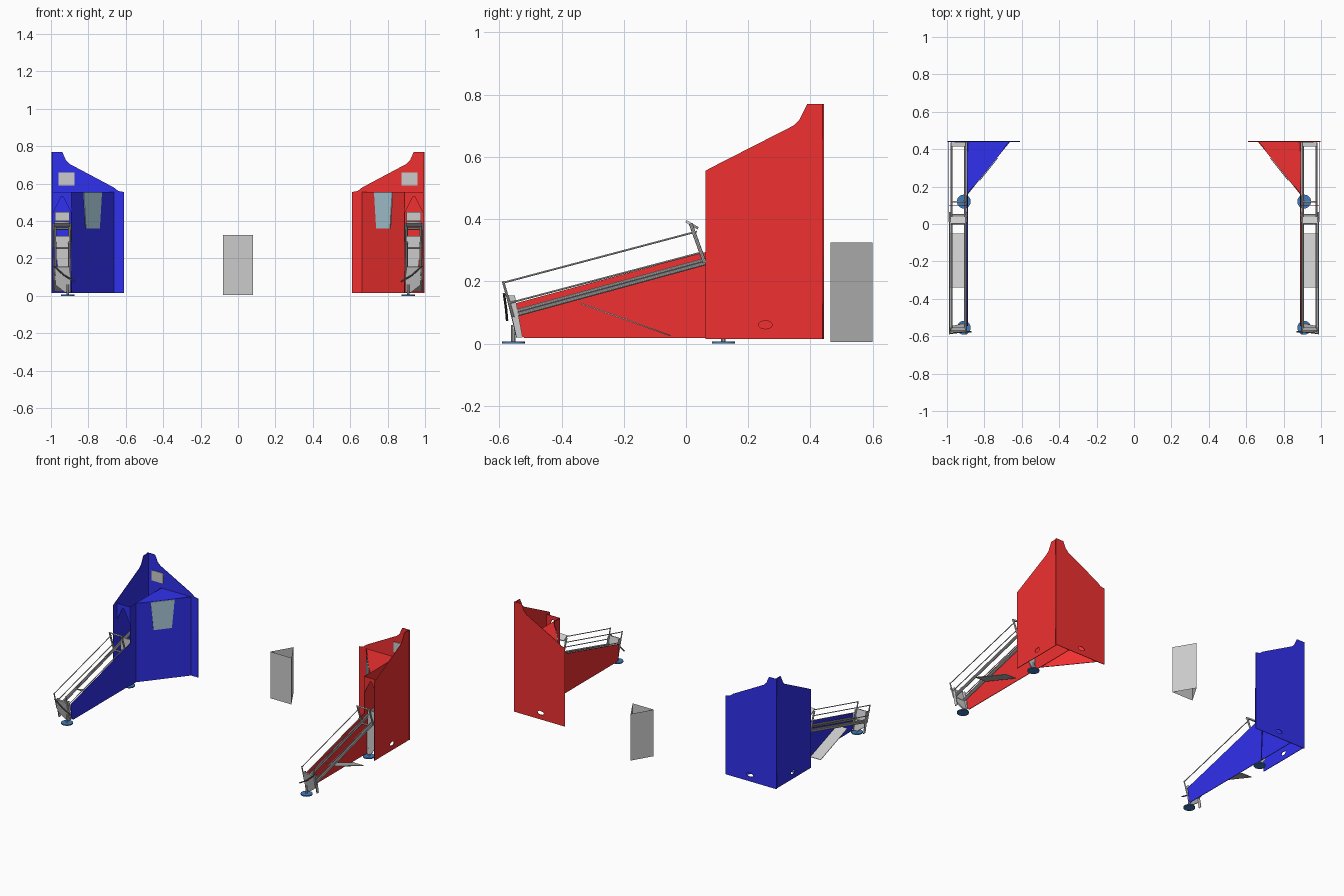
import bpy, math
from mathutils import Vector, Matrix

if "Cube" in bpy.data.objects:
    bpy.data.objects.remove(bpy.data.objects["Cube"])


def material(name, rgb):
    m = bpy.data.materials.new(name)
    m.diffuse_color = (*rgb, 1)
    m.use_nodes = True
    m.node_tree.nodes["Principled BSDF"].inputs["Base Color"].default_value = m.diffuse_color
    return m


BLUE = material("blue_paint", (0.03, 0.03, 0.85))
RED = material("red_paint", (0.87, 0.03, 0.03))
GLASS = material("window_tint", (0.42, 0.62, 0.72))
PAD = material("foot_blue", (0.05, 0.2, 0.5))
DARK = material("dark_metal", (0.12, 0.12, 0.12))


def add(name, mesh, mat=None):
    ob = bpy.data.objects.new(name, mesh)
    bpy.context.collection.objects.link(ob)
    if mat:
        mesh.materials.clear()
        mesh.materials.append(mat)
    return ob


def sheet(name, loops, origin, u, v, mat=None, t=0.004):
    """Flat sheet: first loop is the outline, further loops are holes."""
    cu = bpy.data.curves.new(name, 'CURVE')
    cu.dimensions, cu.fill_mode, cu.extrude = '2D', 'BOTH', t / 2
    for pts in loops:
        sp = cu.splines.new('POLY')
        sp.points.add(len(pts) - 1)
        for p, (a, b) in zip(sp.points, pts):
            p.co = (a, b, 0, 1)
        sp.use_cyclic_u = True
    tmp = bpy.data.objects.new(name + "_outline", cu)
    bpy.context.collection.objects.link(tmp)
    dg = bpy.context.evaluated_depsgraph_get()
    mesh = bpy.data.meshes.new_from_object(tmp.evaluated_get(dg))
    bpy.data.objects.remove(tmp)
    u, v = Vector(u).normalized(), Vector(v).normalized()
    m = Matrix((u, v, u.cross(v))).transposed().to_4x4()
    m.translation = origin
    mesh.transform(m)
    return add(name, mesh, mat)


def tube(name, a, b, r, mat=None, n=10):
    a, b = Vector(a), Vector(b)
    bpy.ops.mesh.primitive_cylinder_add(vertices=n, radius=r, depth=(b - a).length,
                                        location=(a + b) / 2)
    ob = bpy.context.object
    ob.rotation_euler = (b - a).to_track_quat('Z', 'Y').to_euler()
    ob.name = name
    if mat:
        ob.data.materials.append(mat)
    bpy.ops.object.shade_smooth_by_angle()
    return ob


def box(name, lo, hi, mat=None):
    lo, hi = Vector(lo), Vector(hi)
    bpy.ops.mesh.primitive_cube_add(size=1, location=(lo + hi) / 2)
    ob = bpy.context.object
    ob.name, ob.scale = name, hi - lo
    if mat:
        ob.data.materials.append(mat)


def oval(cx, cy, rx, ry, n=16):
    return [(cx + rx * math.cos(i * math.tau / n), cy + ry * math.sin(i * math.tau / n))
            for i in range(n)]


def slope(z0, y):
    return z0 + 0.272 * (y + 0.56)


X, Y, Z = (1, 0, 0), (0, 1, 0), (0, 0, 1)


def station(tag, s, mat):
    def P(x, y, z):
        return (s * x, y, z)

    def flip(pts):
        return [(s * a, b) for a, b in pts]

    # tower back panel with shoulder outline and grip hole
    back = [(0.61, 0.015), (0.61, 0.555), (0.64, 0.56), (0.665, 0.58), (0.9, 0.705),
            (0.92, 0.725), (0.94, 0.77), (0.998, 0.77), (0.998, 0.015)]
    sheet(tag + "_back_panel", [flip(back), flip(oval(0.795, 0.06, 0.025, 0.013))],
          (0, 0.441, 0), X, Z, mat)
    # outer side panel
    side = [(0.062, 0.015), (0.062, 0.555), (0.1, 0.575), (0.345, 0.7), (0.365, 0.72),
            (0.39, 0.77), (0.441, 0.77), (0.441, 0.015)]
    sheet(tag + "_outer_panel", [side, oval(0.255, 0.06, 0.022, 0.013)],
          P(0.99, 0, 0), Y, Z, mat)
    # inner wall, diagonal front panel and triangular roof
    sheet(tag + "_inner_wall", [[(0.1, 0.015), (0.1, 0.555), (0.44, 0.555), (0.44, 0.015)]],
          P(0.89, 0, 0), Y, Z, mat)
    a, b = Vector(P(0.665, 0.44, 0)), Vector(P(0.89, 0.16, 0))
    d = b - a
    L = d.length
    sheet(tag + "_diagonal_panel", [[(0, 0.015), (L, 0.015), (L, 0.555), (0, 0.555)]],
          a, d, Z, mat)
    sheet(tag + "_roof", [flip([(0.665, 0.44), (0.89, 0.44), (0.89, 0.16)])],
          (0, 0, 0.553), X, Y, mat)
    # tapered window on the diagonal panel
    n = Vector((-s * 0.28, -0.225, 0)).normalized() * 0.005
    sheet(tag + "_window", [[(0.30 * L, 0.553), (0.73 * L, 0.553), (0.68 * L, 0.36),
                             (0.35 * L, 0.36)]], a + n, d, Z, GLASS)
    # entrance header with peaked notch
    sheet(tag + "_entrance_header",
          [flip([(0.89, 0.555), (0.89, 0.44), (0.905, 0.47), (0.935, 0.53), (0.945, 0.53),
                 (0.975, 0.47), (0.99, 0.44), (0.99, 0.555)])], (0, 0.1, 0), X, Z, mat)
    # plaque
    sheet(tag + "_plaque", [flip([(0.875, 0.59), (0.96, 0.59), (0.96, 0.66), (0.875, 0.66)])],
          (0, 0.437, 0), X, Z)
    # ramp skirt
    sheet(tag + "_ramp_skirt", [[(-0.545, 0.13), (-0.535, 0.035), (-0.52, 0.017),
                                 (0.16, 0.017), (0.16, 0.32), (0.06, 0.293)]],
          P(0.89, 0, 0), Y, Z, mat)

    # sloping rails
    for x in (0.902, 0.976):
        for z0 in (0.088, 0.1):
            tube(tag + "_main_rail", P(x, -0.56, slope(z0, -0.56)),
                 P(x, 0.435, slope(z0, 0.435)), 0.006)
    for x in (0.896, 0.986):
        tube(tag + "_top_guard", P(x, -0.585, 0.196), P(x, 0.035, 0.36), 0.003, None, 8)
        tube(tag + "_mid_guard", P(x, -0.565, 0.131), P(x, 0.055, 0.294), 0.003, None, 8)
        tube(tag + "_front_post", P(x, -0.588, 0.2), P(x, -0.555, 0.085), 0.004, None, 8)
        tube(tag + "_rear_post", P(x, 0.06, 0.26), P(x, 0.015, 0.385), 0.006, None, 8)
    for y, z in ((-0.555, 0.09), (0.05, 0.255), (0.42, 0.36)):
        tube(tag + "_cross_bar", P(0.9, y, z), P(0.98, y, z), 0.005)
    sheet(tag + "_rear_cap", [flip([(0.9, 0), (0.98, 0), (0.98, 0.045), (0.9, 0.045)])],
          (0, 0.0, 0.393), X, (0, 0.85, -0.5), None, 0.008)
    box(tag + "_end_bracket", P(0.902, 0.415, 0.4), P(0.978, 0.438, 0.448))

    # slanted catch plate under the ramp
    sheet(tag + "_catch_plate", [flip([(0.91, 0), (0.988, 0), (0.988, 0.308), (0.91, 0.308)])],
          (0, -0.34, 0.13), X, (0, 0.29, -0.105))

    # tapered leg plates with round feet
    sheet(tag + "_rear_leg", [flip([(0.902, 0.32), (0.976, 0.32), (0.97, 0.2), (0.955, 0.06),
                                    (0.925, 0.02), (0.898, 0.02)])],
          (0, 0.12, 0), X, Z, None, 0.008)
    sheet(tag + "_front_leg", [flip([(0.902, 0.16), (0.978, 0.16), (0.975, 0.06),
                                     (0.925, 0.02), (0.895, 0.02)])],
          (0, -0.535, 0), X, (0, -0.25, 1), None, 0.01)
    for x in (0.898, 0.98):
        sheet(tag + "_front_bracket", [[(-0.575, 0.155), (-0.55, 0.155), (-0.525, 0.02),
                                        (-0.545, 0.02)]], P(x, 0, 0), Y, Z)
    for y in (-0.555, 0.12):
        tube(tag + "_foot_stem", P(0.91, y, 0.004), P(0.91, y, 0.06), 0.007)
        tube(tag + "_foot", P(0.91, y, 0), P(0.91, y, 0.007), 0.037, PAD, 24)
    # dark lever at the ramp end
    tube(tag + "_lever", P(0.87, -0.575, 0.075), P(0.93, -0.578, 0.11), 0.004, DARK, 8)
    tube(tag + "_lever_tip", P(0.93, -0.578, 0.11), P(0.985, -0.585, 0.16), 0.004, DARK, 8)


station("blue", -1, BLUE)
station("red", 1, RED)

# open triangular bin between the stations
tri = [(-0.08, 0.465), (0.08, 0.465), (0, 0.6)]
verts = [(x, y, z) for z in (0.005, 0.325) for x, y in tri]
mesh = bpy.data.meshes.new("center_bin")
mesh.from_pydata(verts, [], [(i, (i + 1) % 3, (i + 1) % 3 + 3, i + 3) for i in range(3)])
add("center_bin", mesh)
